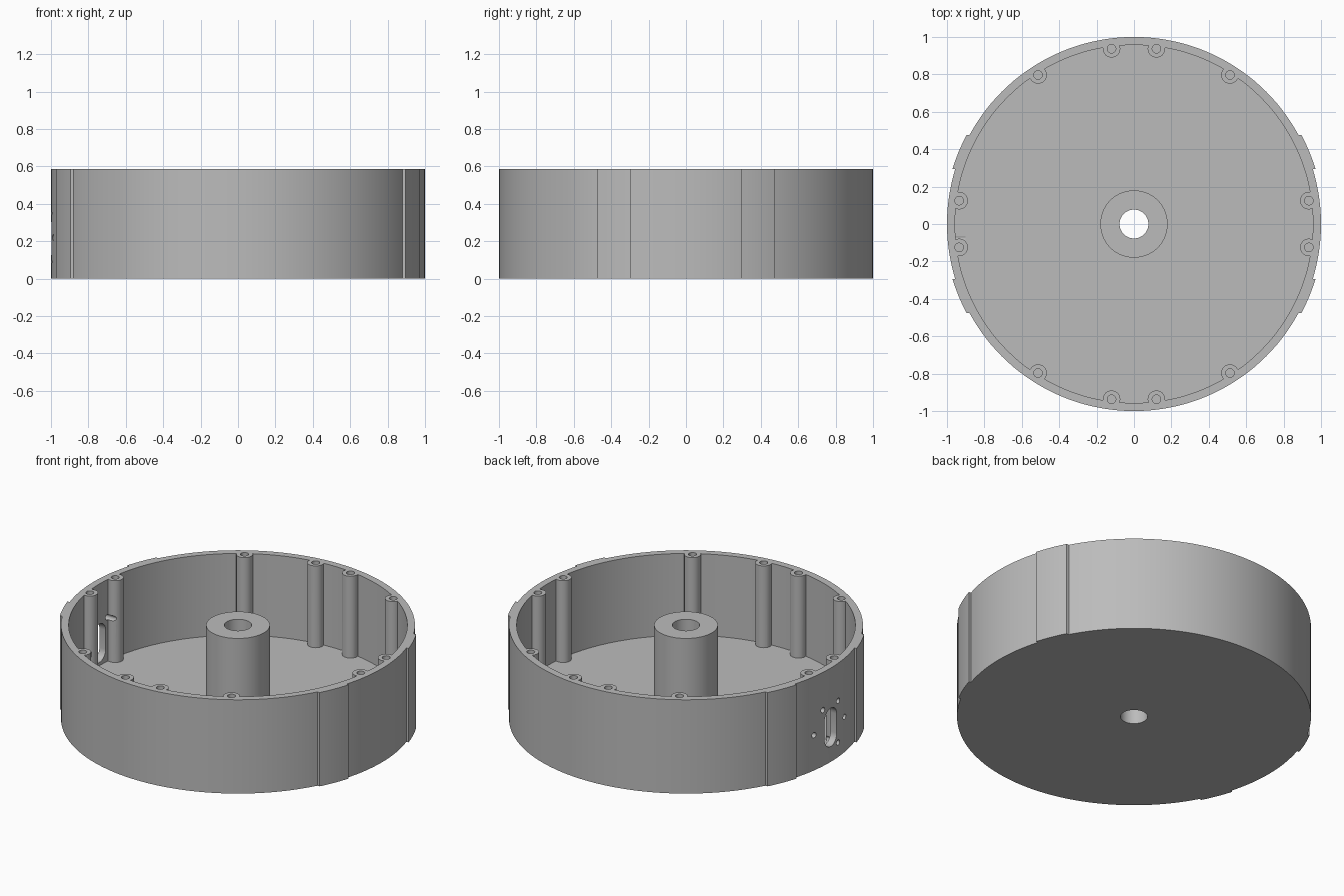
import bpy, bmesh, math
from mathutils import Matrix, Vector

if "Cube" in bpy.data.objects:
    bpy.data.objects.remove(bpy.data.objects["Cube"])

HEIGHT, FLOOR, INNER = 0.585, 0.075, 0.957

grey = bpy.data.materials.new("matte grey")
grey.use_nodes = True
colour = (0.5, 0.5, 0.5, 1)
grey.diffuse_color = colour
grey.node_tree.nodes["Principled BSDF"].inputs["Base Color"].default_value = colour


def make_object(name, bm):
    bmesh.ops.recalc_face_normals(bm, faces=bm.faces)
    mesh = bpy.data.meshes.new(name)
    bm.to_mesh(mesh)
    bm.free()
    mesh.materials.append(grey)
    obj = bpy.data.objects.new(name, mesh)
    bpy.context.collection.objects.link(obj)
    return obj


def lathe(bm, profile, steps):
    """Spin a closed (radius, z) profile around the z axis."""
    rings = []
    for i in range(steps):
        a = math.tau * i / steps
        rings.append([bm.verts.new((r * math.cos(a), r * math.sin(a), z)) for r, z in profile])
    n = len(profile)
    for i in range(steps):
        p, q = rings[i], rings[(i + 1) % steps]
        for j in range(n):
            k = (j + 1) % n
            bm.faces.new((p[j], q[j], q[k], p[k]))


def prism(bm, outline, offset):
    """Extrude a closed outline of points along an offset."""
    face = bm.faces.new([bm.verts.new(p) for p in outline])
    out = bmesh.ops.extrude_face_region(bm, geom=[face])
    verts = [g for g in out["geom"] if isinstance(g, bmesh.types.BMVert)]
    bmesh.ops.translate(bm, verts=verts, vec=offset)


def circle(x, y, z, r, n=24):
    return [(x + r * math.cos(math.tau * i / n), y + r * math.sin(math.tau * i / n), z)
            for i in range(n)]


def boolean(target, tool, operation):
    tool.hide_render = True
    mod = target.modifiers.new(operation, "BOOLEAN")
    mod.operation = operation
    mod.solver = "EXACT"
    mod.object = tool
    bpy.context.view_layer.objects.active = target
    bpy.ops.object.modifier_apply(modifier=mod.name)
    bpy.data.objects.remove(tool)


# Round tray with a bored centre hub
bm = bmesh.new()
lathe(bm, [(1, 0), (1, HEIGHT), (INNER, HEIGHT), (INNER, FLOOR),
           (0.18, FLOOR), (0.18, HEIGHT), (0.077, HEIGHT), (0.077, 0)], 144)
housing = make_object("round_housing", bm)

signs = [(sx, sy) for sx in (-1, 1) for sy in (-1, 1)]
posts = [(sx * x, sy * y) for x, y in ((0.12, 0.937), (0.513, 0.797), (0.935, 0.125))
         for sx, sy in signs]

# Screw posts along the inner wall
bm = bmesh.new()
for x, y in posts:
    prism(bm, circle(x, y, FLOOR - 0.02, 0.047), Vector((0, 0, HEIGHT - FLOOR + 0.02)))
boolean(housing, make_object("screw_posts", bm), "UNION")

# Raised pads on the outer wall
bm = bmesh.new()
ys = [0.295 + 0.18 * i / 6 for i in range(7)]
for sx, sy in signs:
    outer = [(sx * math.sqrt(1.014 ** 2 - y * y), sy * y, 0) for y in ys]
    inner = [(sx * math.sqrt(0.98 ** 2 - y * y), sy * y, 0) for y in reversed(ys)]
    prism(bm, outer + inner, Vector((0, 0, HEIGHT)))
boolean(housing, make_object("outer_pads", bm), "UNION")

# Screw holes, connector slot and its small fixing holes
bm = bmesh.new()
for x, y in posts:
    prism(bm, circle(x, y, HEIGHT - 0.25, 0.023, 20), Vector((0, 0, 0.3)))
through = Vector((0.2, 0, 0))
slot_z, slot_r, slot_half = 0.215, 0.06, 0.06
slot = []
for i in range(26):
    a = math.pi * (i % 13) / 12 + (math.pi if i > 12 else 0)
    shift = slot_half if i < 13 else -slot_half
    slot.append((-1.1, slot_r * math.cos(a), slot_z + shift + slot_r * math.sin(a)))
prism(bm, slot, through)
for degrees in (0, 60, 120, 180, 240):
    a = math.radians(degrees)
    y, z = 0.15 * math.cos(a), slot_z + 0.005 + 0.15 * math.sin(a)
    # the lower hole sits on the -y side
    ring = [(-1.1, y + p, z + q) for p, q, _ in circle(0, 0, 0, 0.017, 16)]
    prism(bm, ring, through)
boolean(housing, make_object("hole_cutters", bm), "DIFFERENCE")

# Smooth round walls, crisp edges
bpy.ops.object.select_all(action="DESELECT")
housing.select_set(True)
bpy.context.view_layer.objects.active = housing
bpy.ops.object.shade_smooth_by_angle(angle=math.radians(30))
